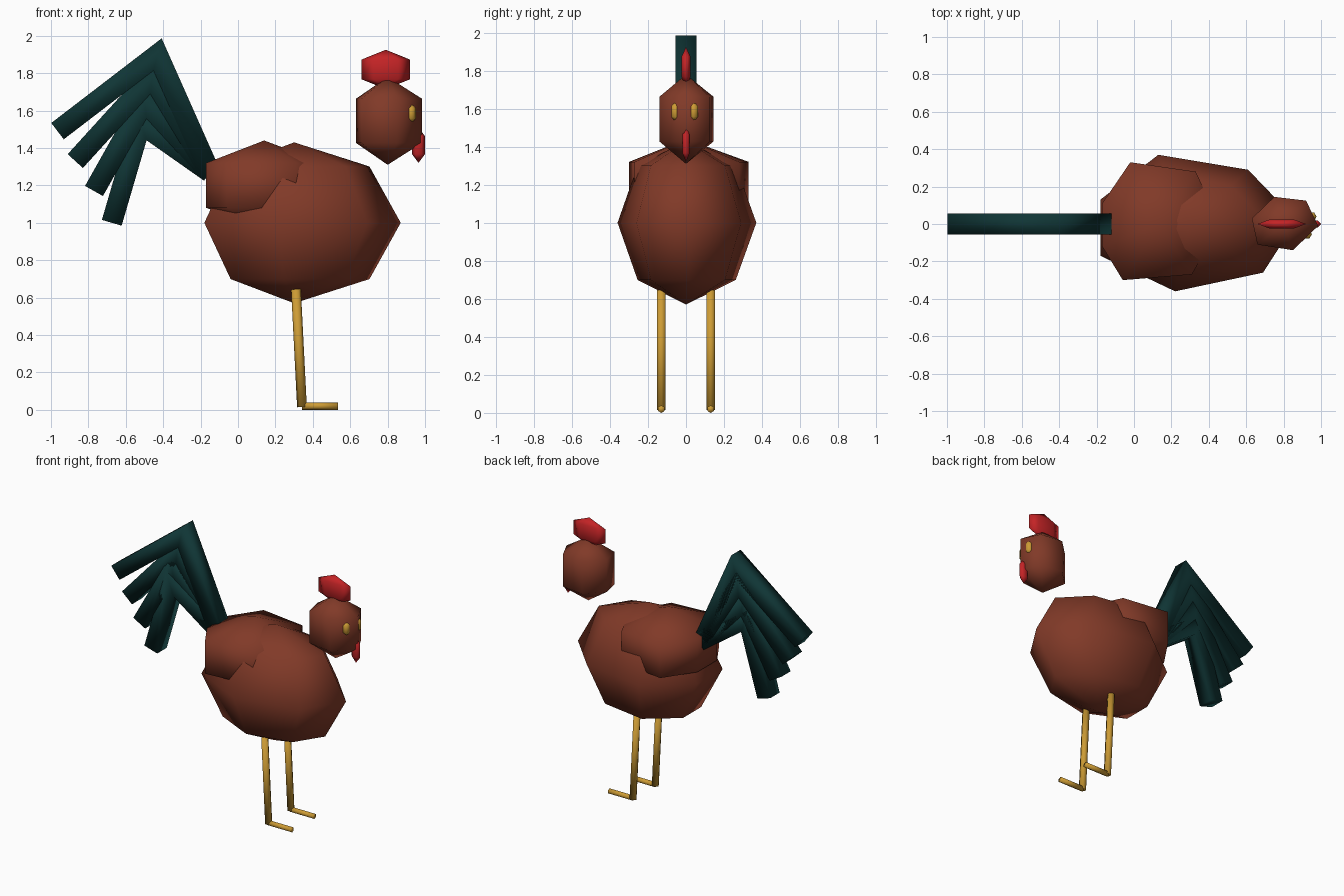
import bpy, bmesh, math
from mathutils import Vector

cube = bpy.data.objects.get("Cube")
if cube:
    bpy.data.objects.remove(cube, do_unlink=True)


def material(name, rgb):
    mat = bpy.data.materials.new(name)
    mat.use_nodes = True
    color = (*rgb, 1)
    mat.diffuse_color = color
    bsdf = next(n for n in mat.node_tree.nodes if n.type == 'BSDF_PRINCIPLED')
    bsdf.inputs["Base Color"].default_value = color
    return mat


BROWN = material("russet_feathers", (0.22, 0.042, 0.021))
TEAL = material("dark_teal_feathers", (0.005, 0.036, 0.036))
RED = material("comb_red", (0.55, 0.017, 0.019))
YELLOW = material("leg_yellow", (0.61, 0.33, 0.035))


def finish(name, bm, mat):
    bmesh.ops.recalc_face_normals(bm, faces=bm.faces)
    mesh = bpy.data.meshes.new(name)
    bm.to_mesh(mesh)
    bm.free()
    mesh.materials.append(mat)
    mesh.shade_smooth()
    obj = bpy.data.objects.new(name, mesh)
    bpy.context.collection.objects.link(obj)
    return obj


def skin(bm, rings):
    """Join successive rings of vertices with quads."""
    n = len(rings[0])
    for a, b in zip(rings, rings[1:]):
        for i in range(n):
            j = (i + 1) % n
            bm.faces.new((a[i], a[j], b[j], b[i]))


def blob(name, mat, center, half_height, outline, levels):
    """Faceted ball: a plan outline repeated at (height, scale) levels between two poles."""
    bm = bmesh.new()
    c = Vector(center)
    rings = []
    for h, s in levels:
        rings.append([bm.verts.new((c.x + (x - c.x) * s, c.y + (y - c.y) * s,
                                    c.z + h * half_height)) for x, y in outline])
    skin(bm, rings)
    for ring, side in ((rings[0], -1), (rings[-1], 1)):
        pole = bm.verts.new(c + Vector((0, 0, side * half_height)))
        for i in range(len(ring)):
            bm.faces.new((ring[i], ring[(i + 1) % len(ring)], pole))
    return finish(name, bm, mat)


def oval(center, rx, ry, sides=6):
    return [(center[0] + rx * math.cos(math.tau * i / sides),
             center[1] + ry * math.sin(math.tau * i / sides)) for i in range(sides)]


def rod(name, mat, start, end, radius, sides=6):
    a, b = Vector(start), Vector(end)
    bm = bmesh.new()
    bmesh.ops.create_cone(bm, cap_ends=True, segments=sides, radius1=radius,
                          radius2=radius, depth=(b - a).length)
    bmesh.ops.transform(bm, verts=bm.verts,
                        matrix=(b - a).to_track_quat('Z', 'Y').to_matrix().to_4x4())
    bmesh.ops.translate(bm, verts=bm.verts, vec=(a + b) / 2)
    return finish(name, bm, mat)


def bent_feather(name, path, half):
    """Square bar in the y = 0 plane with a mitred bend."""
    pts = [Vector(p) for p in path]
    dirs = [(q - p).normalized() for p, q in zip(pts, pts[1:])]
    normals = [Vector((-d.y, d.x)) for d in dirs]
    mitre = (normals[0] + normals[1]).normalized()
    mitre /= mitre.dot(normals[0])
    bm = bmesh.new()
    rings = []
    for p, n in zip(pts, (normals[0], mitre, normals[1])):
        corners = ((1, -1), (1, 1), (-1, 1), (-1, -1))
        rings.append([bm.verts.new((p.x + n.x * half * s, t * half, p.y + n.y * half * s))
                      for s, t in corners])
    skin(bm, rings)
    bm.faces.new(rings[0])
    bm.faces.new(rings[-1])
    return finish(name, bm, TEAL)


FOUR_BANDS = ((-0.7, 0.707), (0, 1), (0.7, 0.707))
THREE_BANDS = ((-0.5, 1), (0.5, 1))

# Body and folded wings
blob("body", BROWN, (0.30, 0, 1.0), 0.43,
     [(0.87, 0.02), (0.61, 0.29), (0.13, 0.37), (-0.18, 0.13),
      (-0.18, -0.17), (0.22, -0.36), (0.69, -0.26)], FOUR_BANDS)
blob("folded_wings", BROWN, (0.14, 0, 1.20), 0.24,
     [(0.46, 0), (0.33, 0.28), (-0.02, 0.33), (-0.17, 0.11),
      (-0.17, -0.12), (-0.06, -0.30), (0.31, -0.27)], THREE_BANDS)

# Head, comb, wattle and eyes
blob("head", BROWN, (0.80, 0, 1.545), 0.235,
     [(0.985, -0.01), (0.92, 0.125), (0.75, 0.145), (0.63, 0.03),
      (0.66, -0.11), (0.85, -0.14)], THREE_BANDS)
comb = (0.79, 0, 1.82)
blob("comb", RED, comb, 0.105, oval(comb, 0.13, 0.028), THREE_BANDS)
wattle = (0.965, 0, 1.415)
blob("wattle", RED, wattle, 0.095, oval(wattle, 0.035, 0.022), THREE_BANDS)
for side, eye in (("left", (0.95, 0.04, 1.585)), ("right", (0.925, -0.055, 1.585))):
    blob(side + "_eye", YELLOW, eye, 0.055, oval(eye, 0.026, 0.026), THREE_BANDS)

# Tail feathers, longest first
base = (-0.15, 1.27)
bends = [((-0.43, 1.90), (-0.965, 1.49)), ((-0.46, 1.78), (-0.87, 1.33)),
         ((-0.50, 1.65), (-0.77, 1.17)), ((-0.52, 1.53), (-0.675, 1.0))]
for i, (peak, tip) in enumerate(bends):
    bent_feather(f"tail_feather_{i + 1}", (base, peak, tip), 0.055)

# Legs and feet
for side, y in (("left", 0.13), ("right", -0.13)):
    rod(side + "_leg", YELLOW, (0.31, y, 0.645), (0.342, y, 0.015), 0.026)
    rod(side + "_foot", YELLOW, (0.342, y, 0.02), (0.535, y, 0.02), 0.02)
